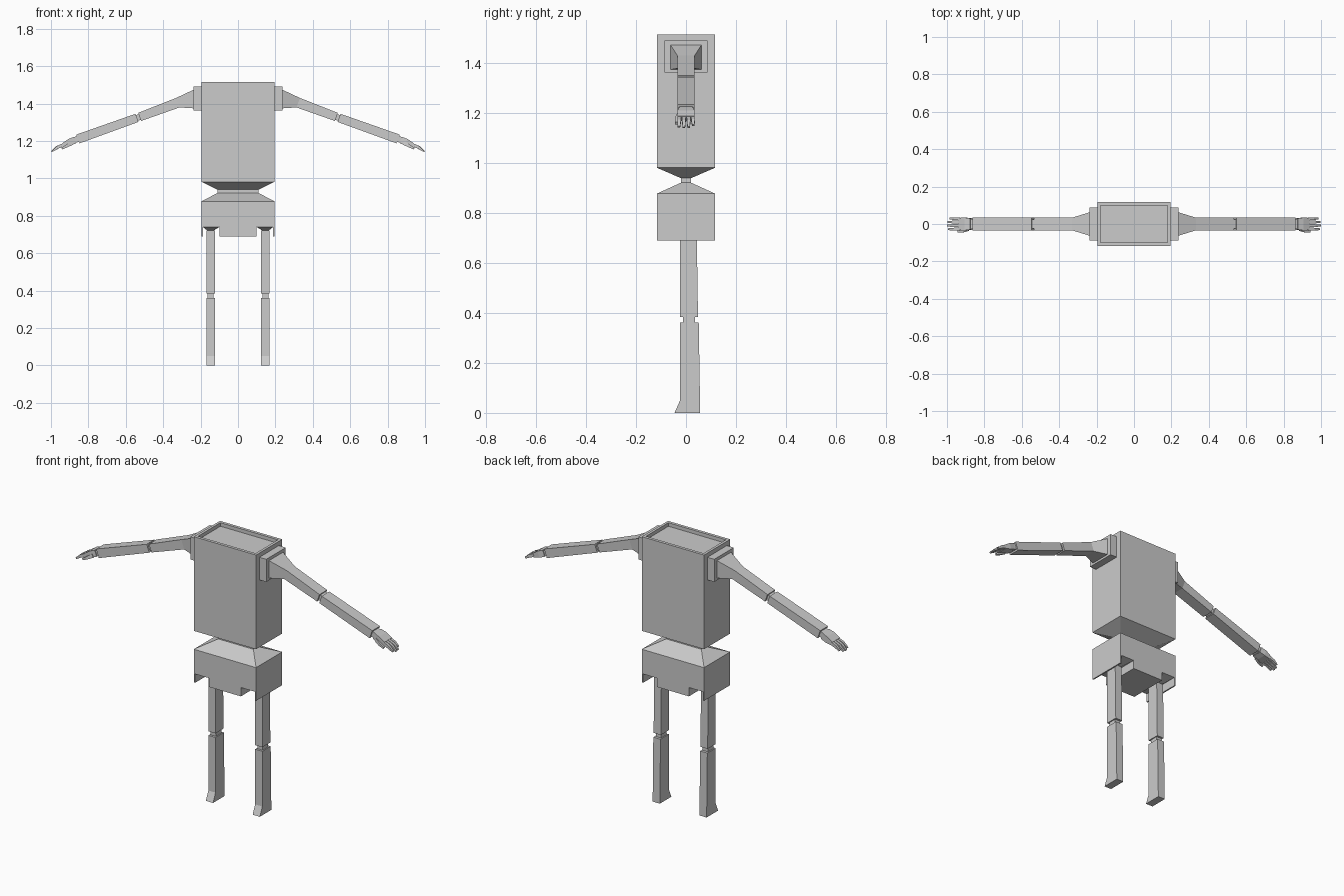
import bpy, bmesh, math

grey = bpy.data.materials.new("plain grey")
grey.diffuse_color = (0.6, 0.6, 0.6, 1)


def loft(name, rings, mirror=False, caps=True):
    """Skin a row of equal-length point rings into a closed flat-faced solid."""
    bm = bmesh.new()
    vs = [[bm.verts.new(p) for p in r] for r in rings]
    n = len(vs[0])
    for a, b in zip(vs, vs[1:]):
        for i in range(n):
            j = (i + 1) % n
            bm.faces.new((a[i], a[j], b[j], b[i]))
    if caps:
        bm.faces.new(vs[0])
        bm.faces.new(vs[-1])
    bmesh.ops.recalc_face_normals(bm, faces=bm.faces)
    me = bpy.data.meshes.new(name)
    bm.to_mesh(me)
    bm.free()
    me.materials.append(grey)
    ob = bpy.data.objects.new(name, me)
    bpy.context.collection.objects.link(ob)
    if mirror:
        ob.modifiers.new("mirror", 'MIRROR').use_mirror_merge = False
    return ob


def rect(z, x0, x1, y0, y1):
    """Horizontal rectangle."""
    return [(x0, y0, z), (x1, y0, z), (x1, y1, z), (x0, y1, z)]


def mid(z, hx, hy):
    return rect(z, -hx, hx, -hy, hy)


def sec(x, z, hy, t, deg, y=0.0):
    """Cross-section of a limb running outward and sloping down by deg."""
    a = math.radians(deg)
    dx, dz = t * math.sin(a), t * math.cos(a)
    return [(x + dx, y - hy, z + dz), (x + dx, y + hy, z + dz),
            (x - dx, y + hy, z - dz), (x - dx, y - hy, z - dz)]


# Torso with recessed top, tapering underneath to the waist
loft("torso", [mid(1.495, 0.18, 0.10), mid(1.515, 0.18, 0.10), mid(1.515, 0.195, 0.117),
               mid(0.982, 0.195, 0.117), mid(0.94, 0.11, 0.02), mid(0.92, 0.11, 0.02)])

# Pelvis: sloped top over a block with a leg notch on each side
loft("pelvis_slope", [mid(0.922, 0.11, 0.02), mid(0.878, 0.195, 0.117)], caps=False)
half = [(0.10, 0.69), (0.10, 0.74), (0.187, 0.74), (0.187, 0.69), (0.195, 0.69), (0.195, 0.878)]
outline = half + [(-x, z) for x, z in reversed(half)]
loft("pelvis", [[(x, y, z) for x, z in outline] for y in (-0.117, 0.117)])

# Hip tapers and legs
loft("hip", [rect(0.74, 0.10, 0.187, -0.117, 0.117), rect(0.722, 0.13, 0.165, -0.015, 0.035),
             rect(0.71, 0.13, 0.165, -0.015, 0.035)], True)
loft("upper_leg", [rect(0.722, 0.124, 0.169, -0.024, 0.043),
                   rect(0.385, 0.124, 0.169, -0.024, 0.048)], True)
loft("knee", [rect(0.39, 0.13, 0.163, -0.012, 0.036),
              rect(0.355, 0.13, 0.163, -0.012, 0.036)], True)
loft("lower_leg", [rect(0.362, 0.124, 0.169, -0.024, 0.051),
                   rect(0.05, 0.124, 0.169, -0.024, 0.056),
                   rect(0.0, 0.124, 0.169, -0.046, 0.057)], True)

# Shoulder block and arm
loft("shoulder", [sec(x, 1.427, 0.087, 0.064, 0) for x in (0.19, 0.238)], True)
loft("upper_arm", [sec(0.236, 1.425, 0.063, 0.05, 0), sec(0.322, 1.405, 0.034, 0.027, 20),
                   sec(0.526, 1.329, 0.034, 0.023, 20)], True)
loft("elbow", [sec(0.52, 1.331, 0.024, 0.016, 20), sec(0.545, 1.322, 0.024, 0.016, 20)], True)
loft("forearm", [sec(0.540, 1.324, 0.034, 0.023, 20),
                 sec(0.856, 1.211, 0.034, 0.025, 20)], True)
loft("wrist", [sec(0.85, 1.213, 0.026, 0.016, 20), sec(0.878, 1.204, 0.026, 0.016, 20)], True)

# Hand: palm, four bent fingers and a thumb at the front
loft("palm", [sec(0.870, 1.206, 0.030, 0.018, 18), sec(0.90, 1.194, 0.034, 0.018, 20),
              sec(0.935, 1.179, 0.033, 0.011, 25)], True)
fingers = [(-0.026, 0.90), (-0.008, 1.0), (0.010, 0.96), (0.027, 0.78)]
for i, (y, s) in enumerate(fingers):
    loft(f"finger_{i + 1}", [sec(0.930, 1.181, 0.0075, 0.009, 22, y),
                             sec(0.930 + 0.037 * s, 1.181 - 0.015 * s, 0.007, 0.008, 32, y * 1.05),
                             sec(0.930 + 0.068 * s, 1.181 - 0.038 * s, 0.005, 0.004, 42, y * 1.08)],
         True)
loft("thumb", [sec(0.885, 1.190, 0.008, 0.010, 20, -0.028),
               sec(0.915, 1.174, 0.007, 0.008, 25, -0.038),
               sec(0.942, 1.160, 0.005, 0.005, 30, -0.040)], True)
